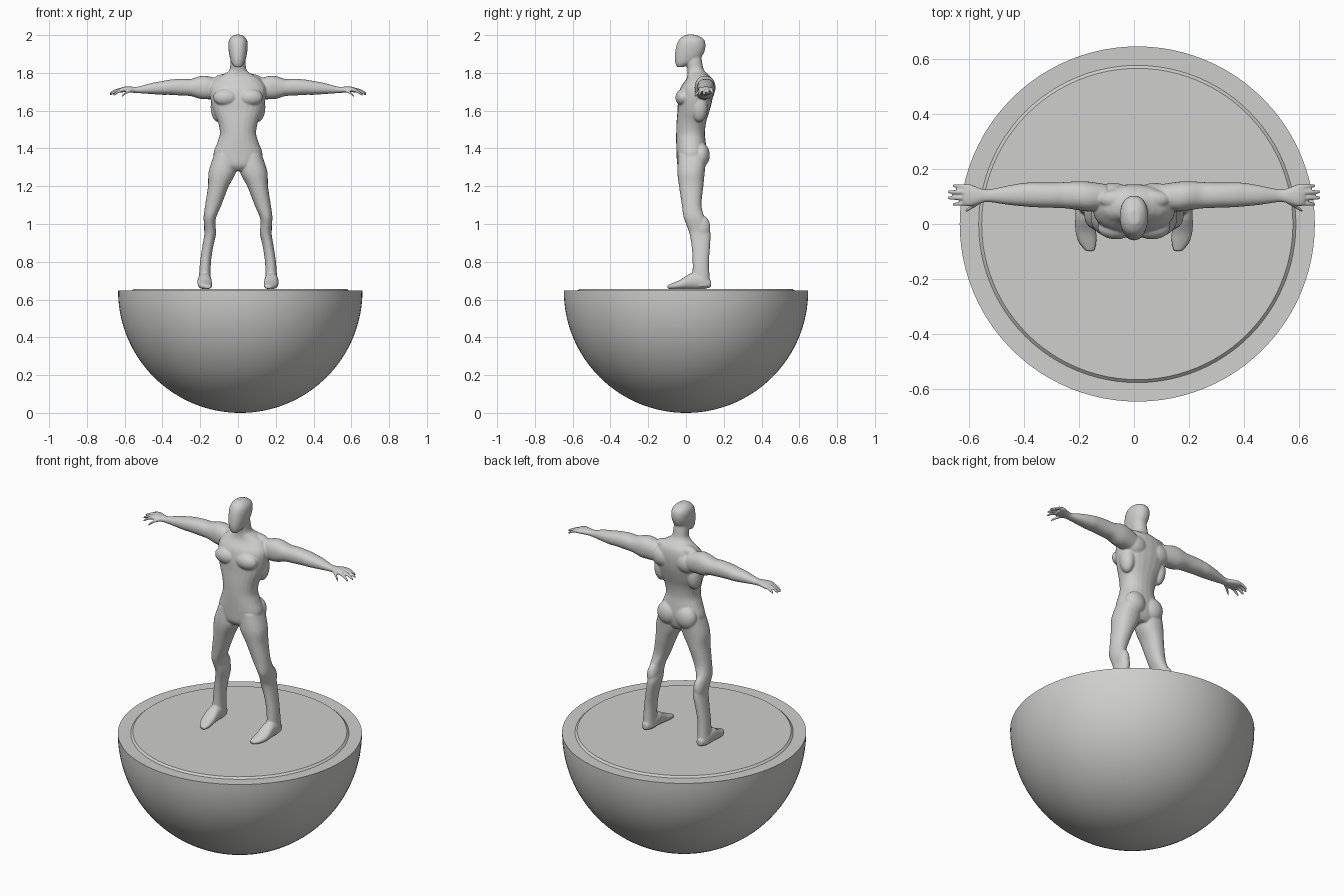
import bpy
import bmesh
import math
from mathutils import Matrix, Vector

cube = bpy.data.objects.get("Cube")
if cube:
    bpy.data.objects.remove(cube, do_unlink=True)

grey = bpy.data.materials.new("light grey")
grey.use_nodes = True
colour = (0.62, 0.62, 0.61, 1)
grey.diffuse_color = colour
grey.node_tree.nodes["Principled BSDF"].inputs["Base Color"].default_value = colour

SIDES = 24
STEPS = 4


def make_object(name, bm):
    """Turn a bmesh into a grey object."""
    bmesh.ops.recalc_face_normals(bm, faces=bm.faces)
    mesh = bpy.data.meshes.new(name)
    bm.to_mesh(mesh)
    bm.free()
    mesh.materials.append(grey)
    obj = bpy.data.objects.new(name, mesh)
    bpy.context.collection.objects.link(obj)
    return obj


def refine(rings):
    """Catmull-Rom interpolation between neighbouring rings."""
    result = []
    last = len(rings) - 1
    for i in range(last):
        p, q, r, s = (Vector(rings[min(max(k, 0), last)]) for k in range(i - 1, i + 3))
        for step in range(STEPS):
            t = step / STEPS
            result.append(q + (r - p) * t / 2
                          + (p * 2 - q * 5 + r * 4 - s) * t * t / 2
                          + (q * 3 - p - r * 3 + s) * t * t * t / 2)
    return result + [Vector(rings[-1])]


def loft(bm, axis, rings, mirror=1, power=0.9):
    """Skin oval rings of (position, centre, half width, low, high)."""
    loops = []
    for pos, centre, half, low, high in refine(rings):
        loop = []
        for k in range(SIDES):
            angle = math.tau * k / SIDES
            c, s = math.cos(angle), math.sin(angle)
            a = centre + half * math.copysign(abs(c) ** power, c)
            b = (low + high) / 2 + (high - low) / 2 * math.copysign(abs(s) ** power, s)
            x, y, z = {"x": (pos, a, b), "y": (a, pos, b), "z": (a, b, pos)}[axis]
            loop.append(bm.verts.new((x * mirror, y, z)))
        loops.append(loop)
    for lower, upper in zip(loops, loops[1:]):
        for k in range(SIDES):
            n = (k + 1) % SIDES
            bm.faces.new((lower[k], lower[n], upper[n], upper[k]))
    bm.faces.new(loops[0])
    bm.faces.new(loops[-1])


def muscle(bm, centre, size, mirror):
    """Add an ellipsoid that melts into the body."""
    x, y, z = centre
    place = Matrix.Translation((x * mirror, y, z)) @ Matrix.Diagonal((*size, 1))
    bmesh.ops.create_uvsphere(bm, u_segments=24, v_segments=16, radius=1, matrix=place)


# Torso and neck, from crotch upward
torso = [
    (1.28, 0, .06, -.02, .08), (1.31, 0, .11, -.045, .10), (1.37, 0, .13, -.05, .11),
    (1.43, 0, .11, -.052, .105), (1.48, 0, .096, -.052, .10), (1.54, 0, .106, -.05, .107),
    (1.6, 0, .13, -.045, .125), (1.66, 0, .145, -.042, .14), (1.72, 0, .148, -.03, .145),
    (1.765, 0, .12, 0, .138), (1.79, 0, .08, .008, .12), (1.815, 0, .046, .008, .095),
    (1.86, 0, .04, 0, .085), (1.9, 0, .035, 0, .08)]

# Smooth faceless head
head = [
    (1.83, 0, .017, -.047, -.015), (1.85, 0, .033, -.056, .03), (1.88, 0, .043, -.06, .078),
    (1.92, 0, .05, -.056, .1), (1.96, 0, .051, -.045, .102), (1.985, 0, .041, -.028, .087),
    (2.002, 0, .02, 0, .05)]

# Leg, from hip down to ankle
leg = [
    (1.37, .07, .055, -.04, .11), (1.28, .082, .073, -.046, .10), (1.2, .104, .055, -.037, .092),
    (1.1, .131, .043, -.022, .082), (1.04, .148, .034, -.014, .097), (1, .15, .03, 0, .115),
    (.95, .147, .031, .018, .13), (.88, .16, .029, .03, .127), (.8, .172, .029, .035, .122),
    (.72, .176, .031, .034, .125), (.67, .177, .034, .03, .13)]

# Foot, from heel to toes
foot = [
    (.132, .177, .018, .665, .70), (.09, .177, .033, .655, .73), (.03, .177, .037, .655, .74),
    (-.03, .175, .038, .655, .705), (-.07, .168, .031, .655, .688), (-.098, .16, .016, .658, .677)]

# Arm, from shoulder to palm
arm = [
    (.1, .1, .045, 1.66, 1.765), (.16, .1, .054, 1.66, 1.783), (.2, .103, .053, 1.662, 1.783),
    (.25, .105, .048, 1.677, 1.768), (.3, .105, .046, 1.68, 1.769), (.36, .106, .045, 1.684, 1.764),
    (.4, .107, .043, 1.684, 1.757), (.46, .105, .035, 1.688, 1.746), (.53, .103, .023, 1.693, 1.727),
    (.56, .103, .028, 1.695, 1.727), (.6, .105, .041, 1.698, 1.727), (.622, .105, .037, 1.695, 1.72)]

# Base and tip of each digit: (x, y, z)
digits = [
    ((.6, .135, 1.715), (.662, .14, 1.69)), ((.6, .116, 1.716), (.68, .117, 1.69)),
    ((.6, .096, 1.714), (.68, .095, 1.684)), ((.6, .077, 1.712), (.662, .071, 1.68)),
    ((.555, .085, 1.71), (.615, .047, 1.677))]

# Muscle bulges: centre, size
muscles = [
    ((.066, -.015, 1.67), (.066, .041, .045)),    # chest
    ((.17, .1, 1.728), (.055, .054, .055)),       # shoulder
    ((.075, .1, 1.7), (.07, .05, .06)),           # shoulder blade
    ((.06, .08, 1.365), (.062, .046, .065)),      # buttock
    ((.15, .085, .98), (.03, .044, .065)),        # calf
    ((.105, .07, 1.62), (.04, .045, .08)),        # flank
    ((.06, .09, 1.765), (.07, .035, .03))]        # neck slope

bm = bmesh.new()
loft(bm, "z", torso)
loft(bm, "z", head)
for side in (1, -1):
    loft(bm, "z", leg, side)
    loft(bm, "y", foot, side)
    loft(bm, "x", arm, side)
    for start, end in digits:
        rings = []
        for t, radius in ((0, .009), (.5, .0085), (.9, .007), (1, .004)):
            x, y, z = Vector(start).lerp(Vector(end), t)
            z += .006 * math.sin(math.pi * t)
            rings.append((x, y, radius, z - radius, z + radius))
        loft(bm, "x", rings, side, 1)
    for centre, size in muscles:
        muscle(bm, centre, size, side)

# Fuse the overlapping parts into one soft skin
body = make_object("figure_body", bm)
fuse = body.modifiers.new("fuse", "REMESH")
fuse.mode = "VOXEL"
fuse.voxel_size = .0042
fuse.use_smooth_shade = True
soften = body.modifiers.new("soften", "SMOOTH")
soften.factor = .5
soften.iterations = 8

# Half-sphere pedestal with a raised bevelled disc, turned around its axis
RADIUS = .647
profile = [(0, 0, .655), (.567, 0, .655), (.578, 0, .645)]
for k in range(33):
    a = math.pi / 2 * k / 32
    profile.append((RADIUS * math.cos(a), 0, RADIUS * (1 - math.sin(a))))
bm = bmesh.new()
verts = [bm.verts.new(p) for p in profile]
edges = [bm.edges.new(pair) for pair in zip(verts, verts[1:])]
bmesh.ops.spin(bm, geom=verts + edges, cent=(0, 0, 0), axis=(0, 0, 1),
               angle=math.tau, steps=96)
bmesh.ops.remove_doubles(bm, verts=bm.verts, dist=.0005)
pedestal = make_object("half_sphere_pedestal", bm)
pedestal.location.x = .012
bpy.ops.object.select_all(action="DESELECT")
pedestal.select_set(True)
bpy.context.view_layer.objects.active = pedestal
bpy.ops.object.shade_smooth_by_angle(angle=math.radians(30))
